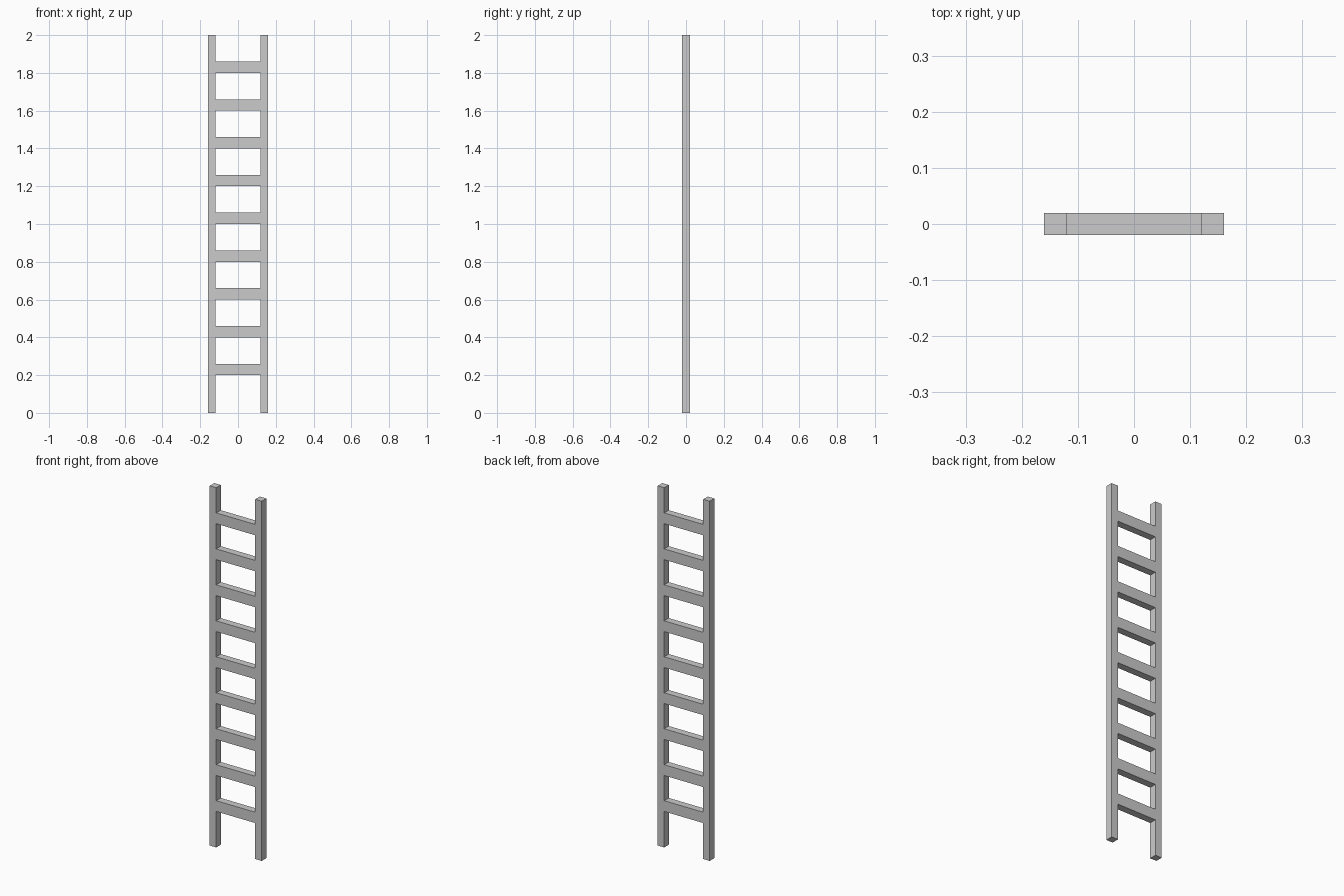
import bpy
import bmesh

if "Cube" in bpy.data.objects:
    bpy.data.objects.remove(bpy.data.objects["Cube"])

HEIGHT, DEPTH = 2.0, 0.04
INNER, OUTER = 0.12, 0.16
RUNGS, SPACING, RUNG_HEIGHT = 9, 0.2, 0.06

bm = bmesh.new()


def quad(x0, x1, z0, z1):
    """Front-facing rectangle of the ladder outline."""
    y = -DEPTH / 2
    corners = [(x0, y, z0), (x1, y, z0), (x1, y, z1), (x0, y, z1)]
    bm.faces.new([bm.verts.new(c) for c in corners])


# Heights where the rails are split so the rungs join them cleanly
levels = [0.0]
for i in range(1, RUNGS + 1):
    levels += [i * SPACING, i * SPACING + RUNG_HEIGHT]
levels.append(HEIGHT)

# Two rails, with a rung in every second section
for i, (z0, z1) in enumerate(zip(levels, levels[1:])):
    quad(-OUTER, -INNER, z0, z1)
    quad(INNER, OUTER, z0, z1)
    if i % 2:
        quad(-INNER, INNER, z0, z1)

# Weld the outline and give it thickness
bmesh.ops.remove_doubles(bm, verts=bm.verts, dist=0.0001)
result = bmesh.ops.extrude_face_region(bm, geom=bm.faces[:], use_keep_orig=True)
back = [g for g in result["geom"] if isinstance(g, bmesh.types.BMVert)]
bmesh.ops.translate(bm, verts=back, vec=(0, DEPTH, 0))
bmesh.ops.recalc_face_normals(bm, faces=bm.faces[:])

mesh = bpy.data.meshes.new("ladder")
bm.to_mesh(mesh)
bm.free()
ladder = bpy.data.objects.new("ladder", mesh)
bpy.context.collection.objects.link(ladder)
